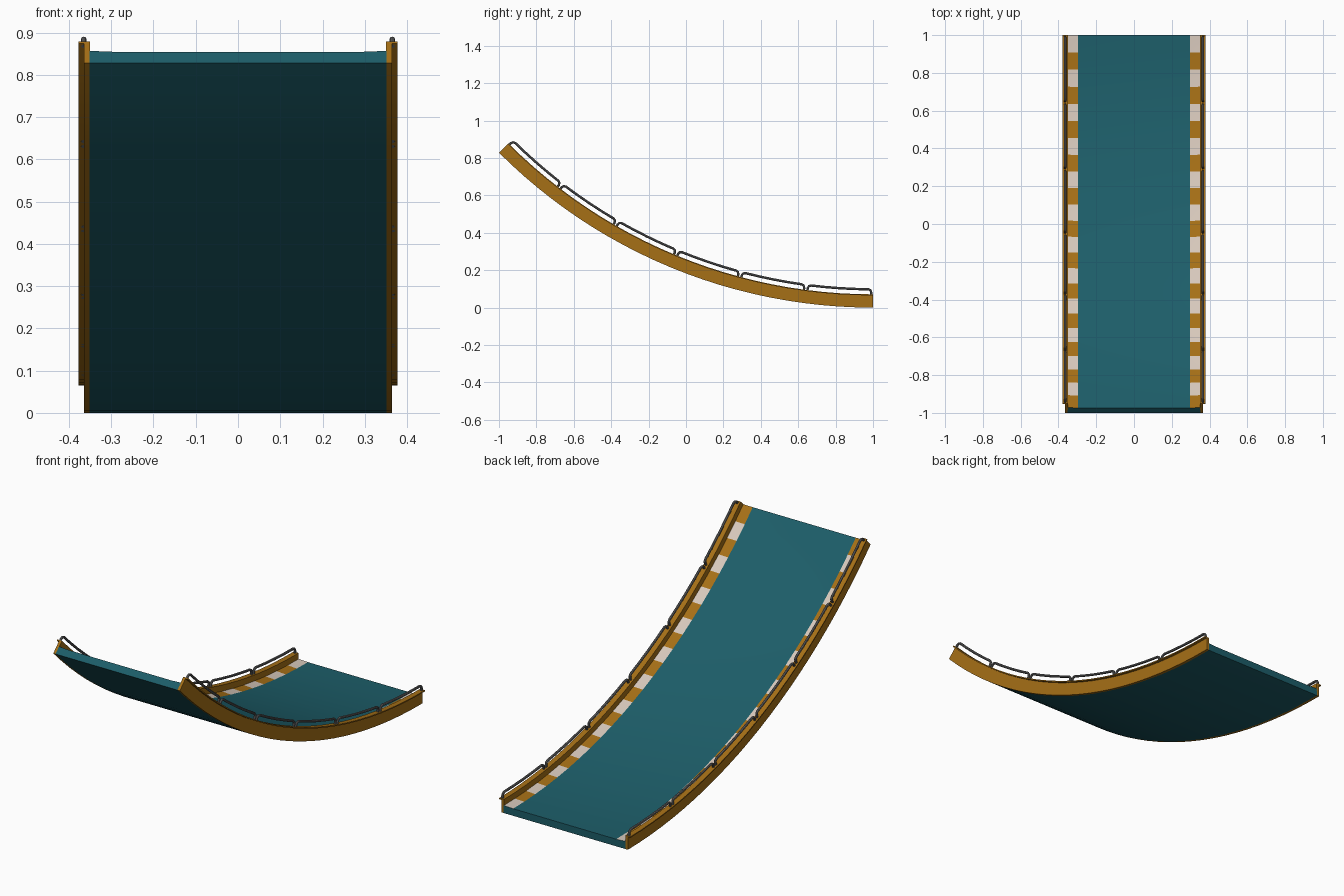
import bpy, bmesh
from math import sin, cos, radians, pi

if "Cube" in bpy.data.objects:
    bpy.data.objects.remove(bpy.data.objects["Cube"])

R = 2 / sin(radians(45))      # radius of the underside arc
SEGS = 24                     # arc segments, one per warning stripe


def arc(x, h, deg):
    """Point at height h above the underside, deg along the arc from the back."""
    a = radians(deg)
    return (x, 1 - (R - h) * sin(a), R - (R - h) * cos(a))


def material(name, rgb):
    m = bpy.data.materials.new(name)
    m.diffuse_color = (*rgb, 1)
    m.use_nodes = True
    m.node_tree.nodes["Principled BSDF"].inputs["Base Color"].default_value = m.diffuse_color
    return m


teal = material("teal", (0.012, 0.11, 0.14))
orange = material("orange", (0.38, 0.16, 0.008))
white = material("white", (0.68, 0.58, 0.50))
metal = material("metal", (0.15, 0.15, 0.15))


def sweep(name, profile, mats, pick=lambda edge, seg: 0):
    """Sweep a closed (x, h) profile along the arc and cap both ends."""
    bm = bmesh.new()
    rings = [[bm.verts.new(arc(x, h, 45 * i / SEGS)) for x, h in profile]
             for i in range(SEGS + 1)]
    n = len(profile)
    for i in range(SEGS):
        a, b = rings[i], rings[i + 1]
        for j in range(n):
            k = (j + 1) % n
            f = bm.faces.new((a[j], a[k], b[k], b[j]))
            f.material_index = pick(j, i)
    bm.faces.new(rings[0])
    bm.faces.new(rings[-1])
    bmesh.ops.recalc_face_normals(bm, faces=bm.faces)
    finish(name, bm, mats)


def finish(name, bm, mats):
    me = bpy.data.meshes.new(name)
    bm.to_mesh(me)
    bm.free()
    for m in mats:
        me.materials.append(m)
    ob = bpy.data.objects.new(name, me)
    bpy.context.collection.objects.link(ob)
    bpy.context.view_layer.objects.active = ob
    bpy.ops.object.select_all(action='DESELECT')
    ob.select_set(True)
    bpy.ops.object.shade_smooth_by_angle(angle=radians(35))


def handrails(name, x, r=0.0065, sides=8):
    """Six rounded tube bars following the top of the side beam."""
    bm = bmesh.new()
    for k in range(6):
        d0, d1 = k * 7.5 + 0.2, (k + 1) * 7.5 - 0.2
        # path of (degrees, height, tube normal angle from vertical post to bar)
        path = [(d0, 0.065, 0), (d0, 0.082, 0), (d0 + 0.1, 0.093, 45), (d0 + 0.33, 0.098, 90)]
        path += [(d0 + (d1 - d0) * t / 4, 0.098, 90) for t in (1, 2, 3)]
        path += [(d1 - 0.33, 0.098, 90), (d1 - 0.1, 0.093, 135), (d1, 0.082, 180), (d1, 0.065, 180)]
        rings = []
        for d, h, t in path:
            ring = []
            for s in range(sides):
                u = 2 * pi * s / sides
                off = r * sin(u)
                dd = off * cos(radians(t)) / R * 180 / pi
                ring.append(bm.verts.new(arc(x + r * cos(u), h - off * sin(radians(t)), d + dd)))
            rings.append(ring)
        for a, b in zip(rings, rings[1:]):
            for s in range(sides):
                q = (s + 1) % sides
                bm.faces.new((a[s], a[q], b[q], b[s]))
        bm.faces.new(rings[0])
        bm.faces.new(rings[-1])
    bmesh.ops.recalc_face_normals(bm, faces=bm.faces)
    finish(name, bm, [metal])


# Ramp deck with striped, slightly raised edges
deck = [(-0.352, 0), (0.352, 0), (0.352, 0.040), (0.297, 0.037), (-0.297, 0.037), (-0.352, 0.040)]
sweep("ramp_deck", deck, [teal, white, orange],
      lambda edge, seg: 1 + seg % 2 if edge in (2, 4) else 0)

# Side beams with a top flange, and handrails above them
for side, s in (("left", -1), ("right", 1)):
    beam = [(0.350, 0), (0.365, 0), (0.365, 0.065), (0.378, 0.065), (0.378, 0.071), (0.350, 0.071)]
    sweep(side + "_side_beam", [(s * x, h) for x, h in beam], [orange])
    handrails(side + "_handrails", s * 0.365)
